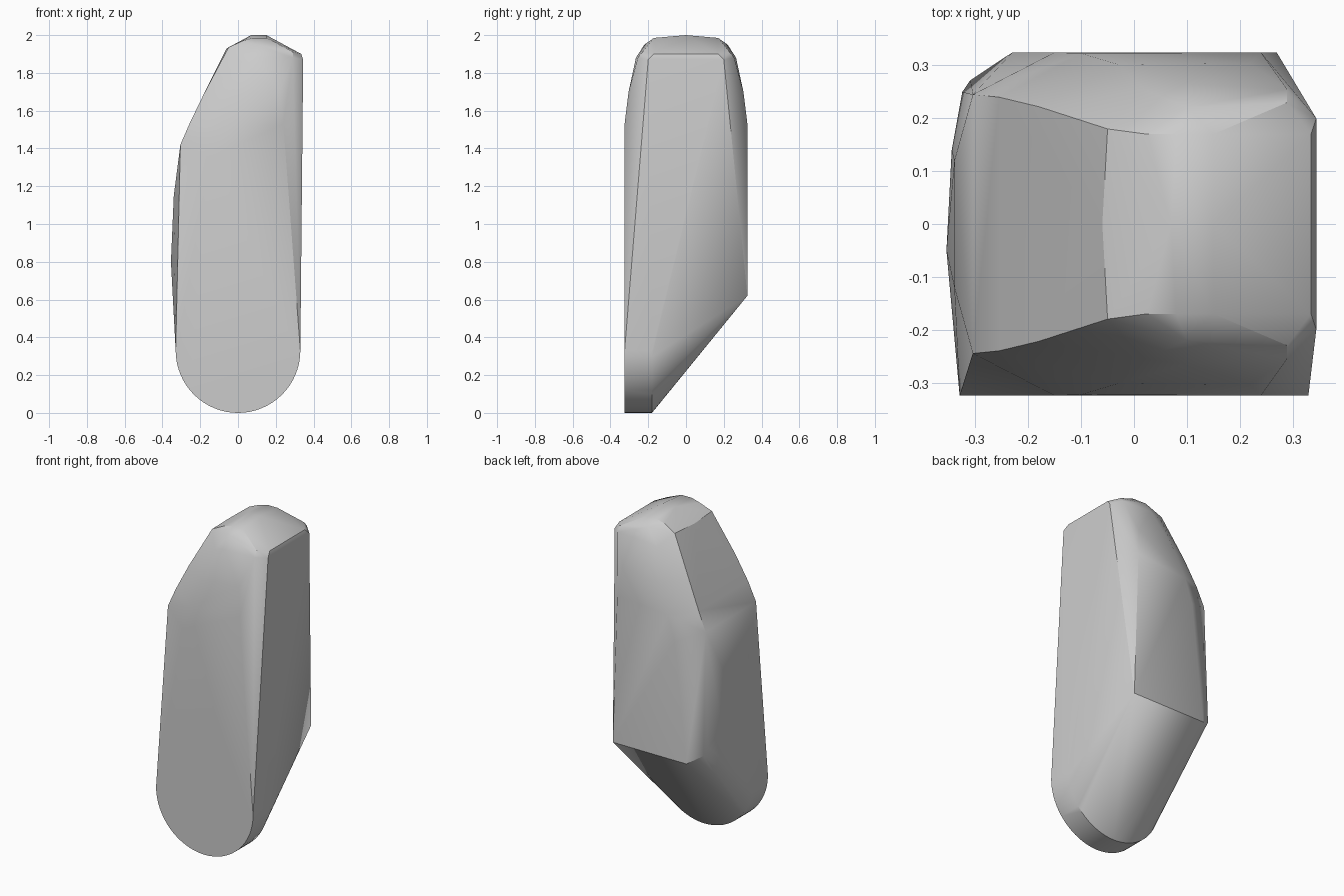
import bpy
import bmesh
import math

default_cube = bpy.data.objects.get("Cube")
if default_cube:
    bpy.data.objects.remove(default_cube, do_unlink=True)


def make_material(name, colour):
    material = bpy.data.materials.new(name)
    material.use_nodes = True
    material.diffuse_color = colour
    material.node_tree.nodes["Principled BSDF"].inputs["Base Color"].default_value = colour
    return material


def rounded_base(y, radius=0.33, segments=32):
    """Half circle resting on the ground, facing the front."""
    angles = [math.pi * (1 + step / segments) for step in range(segments + 1)]
    return [(radius * math.cos(a), y, radius + radius * math.sin(a)) for a in angles]


def both_sides(points):
    """Repeat points on the front and the back."""
    return [(x, side * y, z) for x, y, z in points for side in (-1, 1)]


def hull_object(name, points, material):
    """Wrap a convex skin around the points."""
    bm = bmesh.new()
    for point in points:
        bm.verts.new(point)
    bmesh.ops.remove_doubles(bm, verts=bm.verts[:], dist=0.001)
    result = bmesh.ops.convex_hull(bm, input=bm.verts[:], use_existing_faces=False)
    unused = set(result["geom_interior"]) | set(result["geom_unused"])
    bmesh.ops.delete(bm, geom=[v for v in unused if isinstance(v, bmesh.types.BMVert)], context="VERTS")
    bmesh.ops.dissolve_limit(bm, angle_limit=math.radians(1), verts=bm.verts[:], edges=bm.edges[:])
    bmesh.ops.recalc_face_normals(bm, faces=bm.faces[:])
    mesh = bpy.data.meshes.new(name)
    bm.to_mesh(mesh)
    bm.free()
    mesh.materials.append(material)
    obj = bpy.data.objects.new(name, mesh)
    bpy.context.collection.objects.link(obj)
    return obj


# Rounded foot at the front and the end of its flat underside
points = rounded_base(-0.325) + rounded_base(-0.18)

# Flat front and back panels with their upper edges bending inward
points += both_sides([
    (0.24, 0.325, 1.53), (-0.15, 0.325, 1.35), (-0.1, 0.323, 1.5),
    (0.22, 0.304, 1.7), (-0.03, 0.302, 1.68),
    (0.29, 0.255, 1.88), (0.1, 0.265, 1.88), (0.02, 0.255, 1.86),
])

# Straight side panel and sloping shoulder
points += both_sides([(0.345, 0.2, 1.87), (0.335, 0.17, 1.9), (0.29, 0.23, 1.91)])

# Domed crown
points += both_sides([(0.08, 0.17, 1.985), (0.15, 0.17, 1.985), (0.025, 0.17, 1.97), (0.1, 0.22, 1.95)])
points += [(0.07, 0, 2), (0.15, 0, 2)]

# Curved side: creases along its edges and a slightly bulging middle
points += both_sides([
    (-0.305, 0.245, 1.42), (-0.255, 0.24, 1.535), (-0.18, 0.222, 1.69), (-0.05, 0.18, 1.935),
    (-0.34, 0.12, 1.15),
])
points += [(-0.06, 0, 1.93), (-0.355, -0.05, 0.8), (-0.345, 0.14, 0.8)]

# Lower back edge above the slanted underside
points += [(0.27, 0.325, 0.62), (-0.23, 0.325, 0.62), (-0.31, 0.272, 0.67), (-0.325, 0.25, 0.72)]

grey = make_material("light grey", (0.6, 0.6, 0.6, 1))
body = hull_object("shell_body", points, grey)

bpy.ops.object.select_all(action="DESELECT")
body.select_set(True)
bpy.context.view_layer.objects.active = body
bpy.ops.object.shade_smooth_by_angle(angle=math.radians(30))
